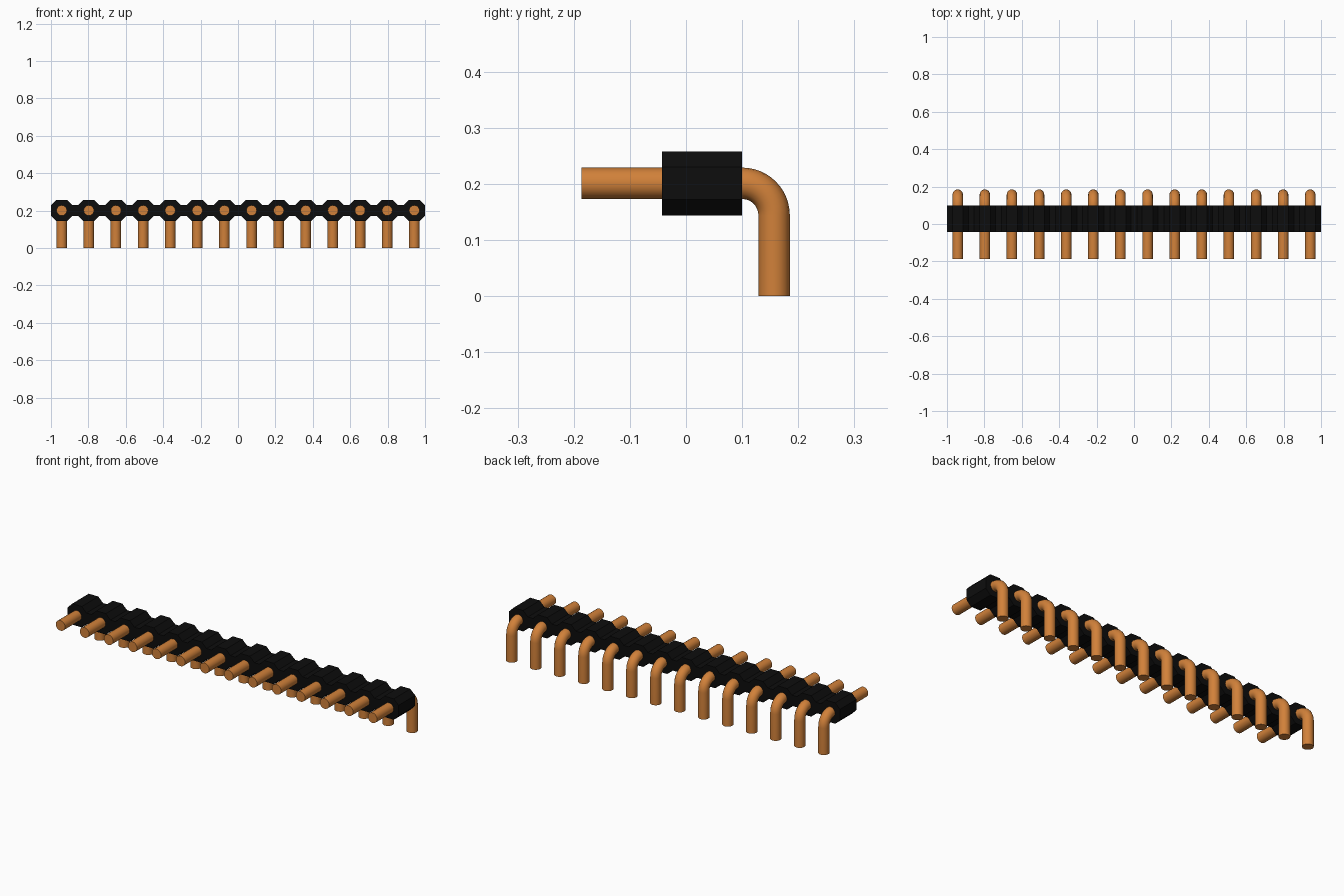
import bpy, bmesh, math

cube = bpy.data.objects.get("Cube")
if cube:
    bpy.data.objects.remove(cube)

COUNT = 14
PITCH = 0.145
AXIS_Z = 0.201
HALF = 0.057        # half height of each housing cell
NECK = 0.029        # half height of the necks between cells
PIN_R = 0.028
BEND_R = 0.057
FRONT, BACK = -0.043, 0.1
PIN_X = [(i - (COUNT - 1) / 2) * PITCH for i in range(COUNT)]


def make_material(name, rgb):
    mat = bpy.data.materials.new(name)
    mat.use_nodes = True
    mat.diffuse_color = (*rgb, 1)
    mat.node_tree.nodes["Principled BSDF"].inputs["Base Color"].default_value = (*rgb, 1)
    return mat


black = make_material("black plastic", (0.004, 0.004, 0.004))
copper = make_material("copper", (0.64, 0.22, 0.042))


# Housing: chain of octagonal cells joined by narrow necks, extruded front to back
top = []
for x in PIN_X:
    top += [(x - HALF, NECK), (x - NECK, HALF), (x + NECK, HALF), (x + HALF, NECK)]
outline = top + [(x, -z) for x, z in reversed(top)]

bm = bmesh.new()
face = bm.faces.new([bm.verts.new((x, FRONT, AXIS_Z + z)) for x, z in outline])
extruded = bmesh.ops.extrude_face_region(bm, geom=[face])["geom"]
bmesh.ops.translate(bm, vec=(0, BACK - FRONT, 0),
                    verts=[v for v in extruded if isinstance(v, bmesh.types.BMVert)])
bmesh.ops.recalc_face_normals(bm, faces=bm.faces)
# Split the end outlines into simple faces
bmesh.ops.triangulate(bm, faces=[f for f in bm.faces if len(f.verts) > 4])
mesh = bpy.data.meshes.new("housing")
bm.to_mesh(mesh)
bm.free()
mesh.materials.append(black)
bpy.context.collection.objects.link(bpy.data.objects.new("housing", mesh))


# Pin: round wire running backwards, then bent down to the ground
path = [(0, -0.186, AXIS_Z)]
for i in range(13):
    a = math.radians(90 * i / 12)
    path.append((0, BACK + BEND_R * math.sin(a), AXIS_Z - BEND_R * (1 - math.cos(a))))
path.append((0, BACK + BEND_R, 0))

curve = bpy.data.curves.new("pin", "CURVE")
curve.dimensions = "3D"
curve.bevel_depth = PIN_R
curve.bevel_resolution = 6
curve.use_fill_caps = True
spline = curve.splines.new("POLY")
spline.points.add(len(path) - 1)
for point, co in zip(spline.points, path):
    point.co = (*co, 1)
curve.materials.append(copper)

pin = bpy.data.objects.new("pin_1", curve)
bpy.context.collection.objects.link(pin)
bpy.ops.object.select_all(action="DESELECT")
pin.select_set(True)
bpy.context.view_layer.objects.active = pin
bpy.ops.object.convert(target="MESH")
pin = bpy.context.view_layer.objects.active
bpy.ops.object.shade_smooth_by_angle(angle=math.radians(40))

# Row of identical pins
pin.location.x = PIN_X[0]
for i, x in enumerate(PIN_X[1:], 2):
    copy = pin.copy()
    copy.name = f"pin_{i}"
    copy.location.x = x
    bpy.context.collection.objects.link(copy)
